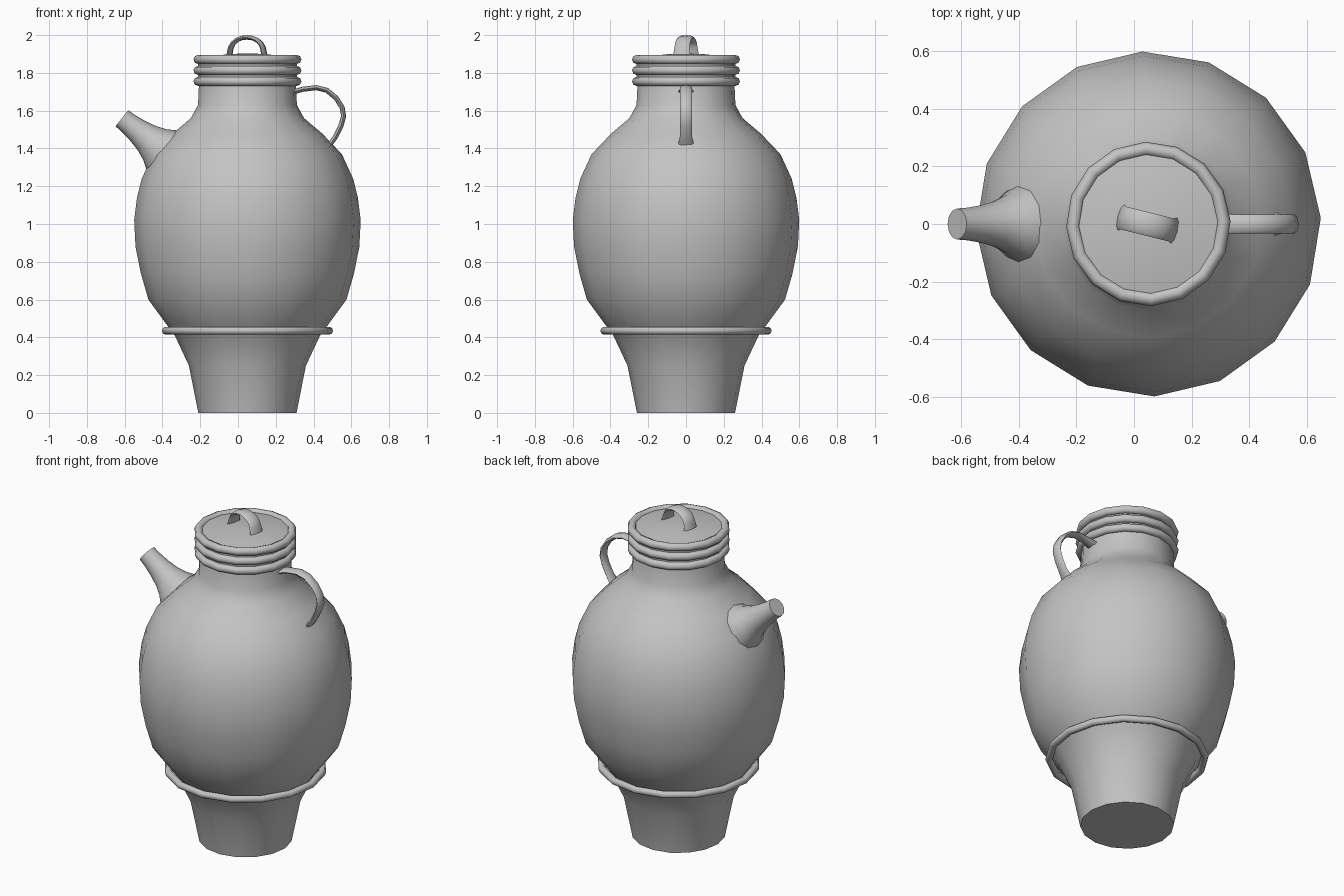
import bpy
import bmesh
import math
from mathutils import Vector, Matrix

cube = bpy.data.objects.get("Cube")
if cube:
    bpy.data.objects.remove(cube, do_unlink=True)

GREY = (0.55, 0.55, 0.55, 1)
clay = bpy.data.materials.new("grey clay")
clay.use_nodes = True
clay.diffuse_color = GREY
clay.node_tree.nodes["Principled BSDF"].inputs["Base Color"].default_value = GREY

CENTRE = Matrix.Translation((0.05, 0, 0))
TURN = Matrix.Rotation(math.radians(2), 4, "Z")


def skin(name, rings, matrix, closed=False):
    """Join equal rings of points into a tube, capped unless it is a loop."""
    bm = bmesh.new()
    loops = [[bm.verts.new(p) for p in ring] for ring in rings]
    pairs = list(zip(loops, loops[1:]))
    if closed:
        pairs.append((loops[-1], loops[0]))
    for a, b in pairs:
        for i in range(len(a)):
            j = (i + 1) % len(a)
            bm.faces.new((a[i], a[j], b[j], b[i]))
    if not closed:
        bm.faces.new(loops[0][::-1])
        bm.faces.new(loops[-1])
    bmesh.ops.recalc_face_normals(bm, faces=bm.faces[:])
    mesh = bpy.data.meshes.new(name)
    bm.to_mesh(mesh)
    bm.free()
    mesh.shade_smooth()
    mesh.set_sharp_from_angle(angle=math.radians(60))
    mesh.materials.append(clay)
    obj = bpy.data.objects.new(name, mesh)
    obj.matrix_world = matrix
    bpy.context.collection.objects.link(obj)
    return obj


def circle(rx, ry, sides):
    steps = [math.tau * i / sides for i in range(sides)]
    return [(rx * math.cos(a), ry * math.sin(a)) for a in steps]


def lathe(name, profile, matrix, sides=16, closed=False):
    rings = [[(x, y, z) for x, y in circle(r, r, sides)] for r, z in profile]
    return skin(name, rings, matrix, closed)


def band(name, path, width, thick, flare, matrix):
    """Sweep a flat oval along an x, z path, wider at both ends."""
    points = [Vector((x, 0, z)) for x, z in path]
    rings = []
    last = len(points) - 1
    for i, p in enumerate(points):
        along = (points[min(i + 1, last)] - points[max(i - 1, 0)]).normalized()
        out = along.cross(Vector((0, 1, 0)))
        w = width * (flare if i in (0, last) else 1)
        rings.append([p + Vector((0, a, 0)) + out * b
                      for a, b in circle(w / 2, thick / 2, 8)])
    return skin(name, rings, matrix)


def hoop(name, radius, z, size):
    profile = [(radius + a, z + b) for a, b in circle(size, size, 8)]
    return lathe(name, profile, CENTRE @ TURN, closed=True)


# Foot, belly and neck in one turned shape
lathe("body", [(0.26, 0), (0.31, 0.25), (0.385, 0.41), (0.43, 0.47),
               (0.525, 0.6), (0.565, 0.74), (0.593, 0.88), (0.6, 1.02),
               (0.585, 1.14), (0.56, 1.24), (0.5, 1.37), (0.395, 1.48),
               (0.3, 1.56), (0.262, 1.63), (0.255, 1.78)], CENTRE @ TURN)
hoop("waist_ring", 0.433, 0.435, 0.021)

# Lid with three stacked rings and a shallow dome
lathe("lid", [(0.25, 1.735), (0.262, 1.74), (0.262, 1.876), (0.18, 1.89),
              (0.09, 1.9), (0.01, 1.903)], CENTRE @ TURN)
for i in range(3):
    hoop(f"lid_ring_{i + 1}", 0.262, 1.755 + 0.058 * i, 0.024)

# Arched grip on the lid
arch = [(0.092 * math.cos(a), 1.9 + 0.088 * math.sin(a) ** 0.8)
        for a in [math.pi * i / 10 for i in range(10)]] + [(-0.092, 1.9)]
arch = [(0.098, 1.88)] + arch[1:-1] + [(-0.098, 1.88)]
band("lid_grip", arch, 0.082, 0.024, 1.2,
     Matrix.Translation((0.047, 0, 0)) @ Matrix.Rotation(math.radians(-14), 4, "Z"))

# Side handle on the model's left
band("side_handle", [(0.28, 1.695), (0.34, 1.713), (0.415, 1.722), (0.47, 1.708),
                     (0.52, 1.667), (0.552, 1.615), (0.559, 1.57),
                     (0.545, 1.52), (0.515, 1.46), (0.475, 1.405)],
     0.066, 0.027, 1.35, Matrix.Identity(4))

# Flared spout on the model's right
base = Vector((-0.40, 0, 1.39))
axis = Vector((-0.215, 0, 0.17))
lean = axis.to_track_quat("Z", "X").to_matrix().to_4x4()
lathe("spout", [(0.135, -0.01), (0.131, 0.005), (0.102, 0.05), (0.08, 0.105),
                (0.066, 0.165), (0.057, 0.225), (0.054, 0.274)],
      Matrix.Translation(base) @ lean, sides=12)
